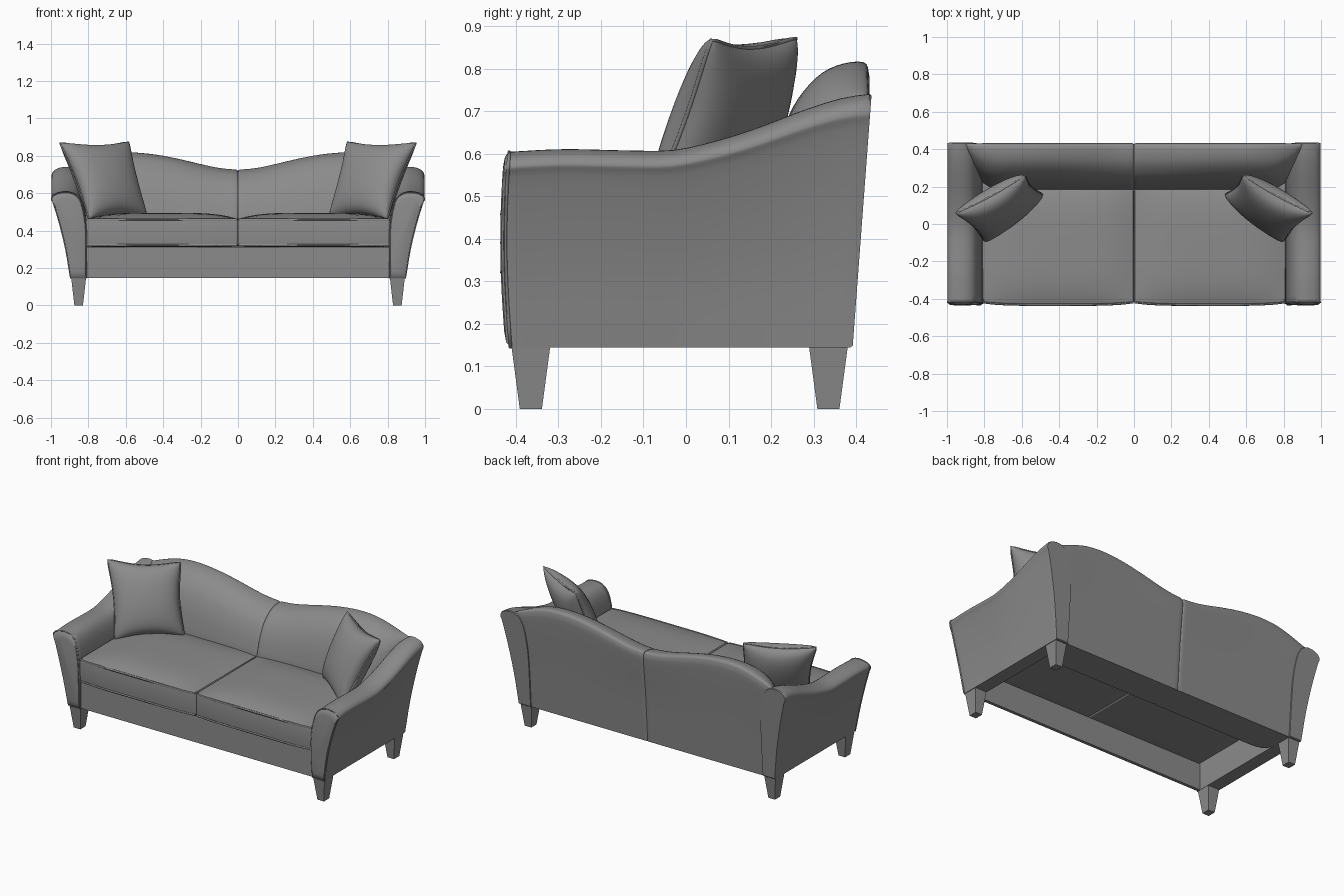
import bpy, bmesh, math
from mathutils import Vector

if "Cube" in bpy.data.objects:
    bpy.data.objects.remove(bpy.data.objects["Cube"])

fabric = bpy.data.materials.new("dark_grey_fabric")
fabric.diffuse_color = (.26, .26, .26, 1)
fabric.use_nodes = True
fabric.node_tree.nodes["Principled BSDF"].inputs["Base Color"].default_value = fabric.diffuse_color


def spline(pts, n):
    """Smooth curve through pts, n samples per span."""
    p = [Vector(q) for q in pts]
    p = [2 * p[0] - p[1]] + p + [2 * p[-1] - p[-2]]
    out = []
    for i in range(1, len(p) - 2):
        a, b, c, d = p[i - 1:i + 3]
        for k in range(n):
            t = k / n
            out.append(0.5 * (2 * b + (c - a) * t + (2 * a - 5 * b + 4 * c - d) * t * t
                              + (3 * b - a - 3 * c + d) * t ** 3))
    return out + [p[-2]]


def height(curve, x):
    """Second coordinate of a sampled curve at x."""
    for a, b in zip(curve, curve[1:]):
        if x <= b[0]:
            return a[1] + (b[1] - a[1]) * max(0, x - a[0]) / (b[0] - a[0])
    return curve[-1][1]


def finish(ob, angle=40, mirror=True):
    bpy.ops.object.select_all(action='DESELECT')
    ob.select_set(True)
    bpy.context.view_layer.objects.active = ob
    bpy.ops.object.shade_smooth_by_angle(angle=math.radians(angle))
    ob.data.materials.clear()
    ob.data.materials.append(fabric)
    if mirror:
        m = ob.modifiers.new("mirror", 'MIRROR')
        m.use_mirror_merge = False
    return ob


def from_bmesh(bm, name, angle=40, mirror=True):
    bmesh.ops.recalc_face_normals(bm, faces=bm.faces)
    me = bpy.data.meshes.new(name)
    bm.to_mesh(me)
    bm.free()
    ob = bpy.data.objects.new(name, me)
    bpy.context.collection.objects.link(ob)
    return finish(ob, angle, mirror)


def loft(name, rings, angle=40):
    bm = bmesh.new()
    rows = [[bm.verts.new(p) for p in r] for r in rings]
    n = len(rows[0])
    for a, b in zip(rows, rows[1:]):
        for i in range(n):
            j = (i + 1) % n
            bm.faces.new((a[i], a[j], b[j], b[i]))
    bm.faces.new(rows[0])
    bm.faces.new(rows[-1])
    return from_bmesh(bm, name, angle)


def tube(name, pts, r):
    """Closed round piping along pts."""
    cu = bpy.data.curves.new(name, 'CURVE')
    cu.dimensions = '3D'
    cu.bevel_depth = r
    cu.bevel_resolution = 1
    s = cu.splines.new('POLY')
    s.points.add(len(pts) - 1)
    for q, p in zip(s.points, pts):
        q.co = (*p, 1)
    s.use_cyclic_u = True
    ob = bpy.data.objects.new(name, cu)
    bpy.context.collection.objects.link(ob)
    bpy.ops.object.select_all(action='DESELECT')
    ob.select_set(True)
    bpy.context.view_layer.objects.active = ob
    bpy.ops.object.convert(target='MESH')
    return finish(bpy.context.view_layer.objects.active, 60)


BASE = 0.145

# Arms: flared rolled section swept along a rising top line
section = spline([(.895, .145), (.92, .3), (.953, .44), (.986, .55), (.997, .575), (.983, .596),
                  (.95, .608), (.905, .61), (.863, .592), (.836, .55), (.82, .48), (.811, .38),
                  (.811, .145)], 3)
arm_top = spline([(-.44, .603), (-.3, .61), (-.15, .607), (-.03, .608), (.08, .632), (.18, .664),
                  (.28, .702), (.37, .73), (.44, .74)], 4)


def arm_ring(t, inset=1.0, push=0.0):
    ring = []
    top = height(arm_top, -.43 + .87 * t)
    for x, z in section:
        x, z = .895 + (x - .895) * inset, .38 + (z - .38) * inset
        z = BASE + (z - BASE) * (top - BASE) / (.61 - BASE)
        front = -.413 - .012 * math.sin(math.pi * min(1, max(0, (z - BASE) / .5)))
        back = .392 + .045 * (z - BASE) / .6
        ring.append((x, front + t * (back - front) + push, z))
    return ring


rings = [arm_ring(0, .84, -.012), arm_ring(0, .95, -.009), arm_ring(0)]
rings += [arm_ring(i / 24) for i in range(1, 24)] + [arm_ring(.994), arm_ring(1, .985)]
loft("arm", rings)
tube("arm_front_piping", arm_ring(0), .004)

# Back: padded profile swept from the centre seam, its front rounding away behind the arms
crest = spline([(0, .727), (.1, .737), (.2, .758), (.3, .782), (.42, .806), (.55, .82),
                (.67, .815), (.78, .787), (.905, .737)], 4)
back_profile = spline([(.386, .145), (.408, .45), (.43, .73), (.43, .79), (.418, .815), (.37, .812),
                       (.32, .79), (.275, .745), (.242, .69), (.21, .6), (.185, .48)], 3)
back_profile += [Vector((.18, .31)), Vector((.18, .145))]


def back_ring(x, shrink=0.0):
    top = height(crest, x) - shrink
    depth = math.sqrt(1 - min(.98, (max(0, x - .70) / .205) ** 2))
    ring = []
    for y, z in back_profile:
        if z > .45:
            z = .45 + (z - .45) * (top - .45) / .37
        rear = .385 + .05 * (z - BASE) / .65
        y = .31 + (y - .31) * (1 - 6 * shrink)
        lean = max(0, x - .78) * .55 * max(0, 1 - (z - BASE) / .55)
        ring.append((x - lean, rear - (rear - y) * depth, z))
    return ring


loft("back_rest", [back_ring(0, .008), back_ring(.003, .003), back_ring(.010)]
     + [back_ring(.010 + .895 * i / 40) for i in range(1, 41)])

# Seat cushions: crowned boxes with a bowed front
X0, X1, Y0, Y1, Z0, Z1 = 0, .814, -.418, .22, .315, .462
bm = bmesh.new()
bmesh.ops.create_cube(bm, size=2)
bmesh.ops.subdivide_edges(bm, edges=bm.edges[:], cuts=15, use_grid_fill=True)
for v in bm.verts:
    u, w, h = v.co
    crown = (1 - u ** 4) * (1 - w ** 4) * (.033 if h > 0 else .006) * h
    bow = (.013 * (1 - u ** 4) + .004 * (1 - h * h)) * (1 - w) / 2
    v.co = (X0 + (X1 - X0) * (u + 1) / 2, Y0 + (Y1 - Y0) * (w + 1) / 2 - bow,
            Z0 + (Z1 - Z0) * (h + 1) / 2 + crown)
seat = from_bmesh(bm, "seat_cushion", 60)
bev = seat.modifiers.new("soft_edges", 'BEVEL')
bev.width, bev.segments, bev.limit_method, bev.angle_limit = .01, 3, 'ANGLE', math.radians(50)
for name, z in (("cushion_top_piping", Z1 - .004), ("cushion_bottom_piping", Z0 + .007)):
    line = []
    for i in range(17):
        u = -.98 + 1.96 * i / 16
        line.append((X0 + (X1 - X0) * (u + 1) / 2, Y0 - .001 - .013 * (1 - u ** 4), z))
    tube(name, line + [(X1 - .006, Y1, z), (X0 + .006, Y1, z)], .006)

# Front rail below the cushions
bm = bmesh.new()
bmesh.ops.create_cube(bm, size=1)
for v in bm.verts:
    v.co = (v.co.x * 1.64, -.4 + v.co.y * .02, .229 + v.co.z * .168)
from_bmesh(bm, "front_rail", 30, False)

# Tapered legs
for name, yc in (("front_leg", -.365), ("back_leg", .335)):
    bm = bmesh.new()
    bmesh.ops.create_cube(bm, size=2)
    for v in bm.verts:
        hx, hy = (.04, .046) if v.co.z > 0 else (.023, .026)
        v.co = (.852 + v.co.x * hx, yc + v.co.y * hy, .15 if v.co.z > 0 else 0)
    from_bmesh(bm, name, 30)

# Throw pillows: puffed square hung between four leaning corners, pinched sides
A, B = Vector((.965, .058, .878)), Vector((.578, .266, .882))
C, D = Vector((.80, -.102, .45)), Vector((.478, .16, .465))
normal = (B - A).cross(C - A).normalized()


def pillow_point(u, v, side):
    corner = 1 - .05 * (u * v) ** 6
    pu = u * (1 - .12 * (1 - v * v) * u * u) * corner
    pv = v * (1 - .15 * (1 - u * u) * v * v) * corner
    s, t = (pu + 1) / 2, (pv + 1) / 2
    p = A * (1 - s) * (1 - t) + B * s * (1 - t) + C * (1 - s) * t + D * s * t
    puff = .09 * max(0, (1 - u * u) * (1 - v * v)) ** .42
    return p + normal * puff * side


N = 24
bm = bmesh.new()
for side in (-1, 1):
    g = [[bm.verts.new(pillow_point(-math.cos(math.pi * i / N), -math.cos(math.pi * j / N), side))
          for j in range(N + 1)] for i in range(N + 1)]
    for i in range(N):
        for j in range(N):
            bm.faces.new((g[i][j], g[i + 1][j], g[i + 1][j + 1], g[i][j + 1]))
bmesh.ops.remove_doubles(bm, verts=bm.verts, dist=.0002)
from_bmesh(bm, "throw_pillow", 80)
ks = [-1 + 2 * i / 12 for i in range(12)]
edge = [(k, -1) for k in ks] + [(1, k) for k in ks] + [(-k, 1) for k in ks] + [(-1, -k) for k in ks]
tube("pillow_piping", [pillow_point(u, v, 0) for u, v in edge], .005)
